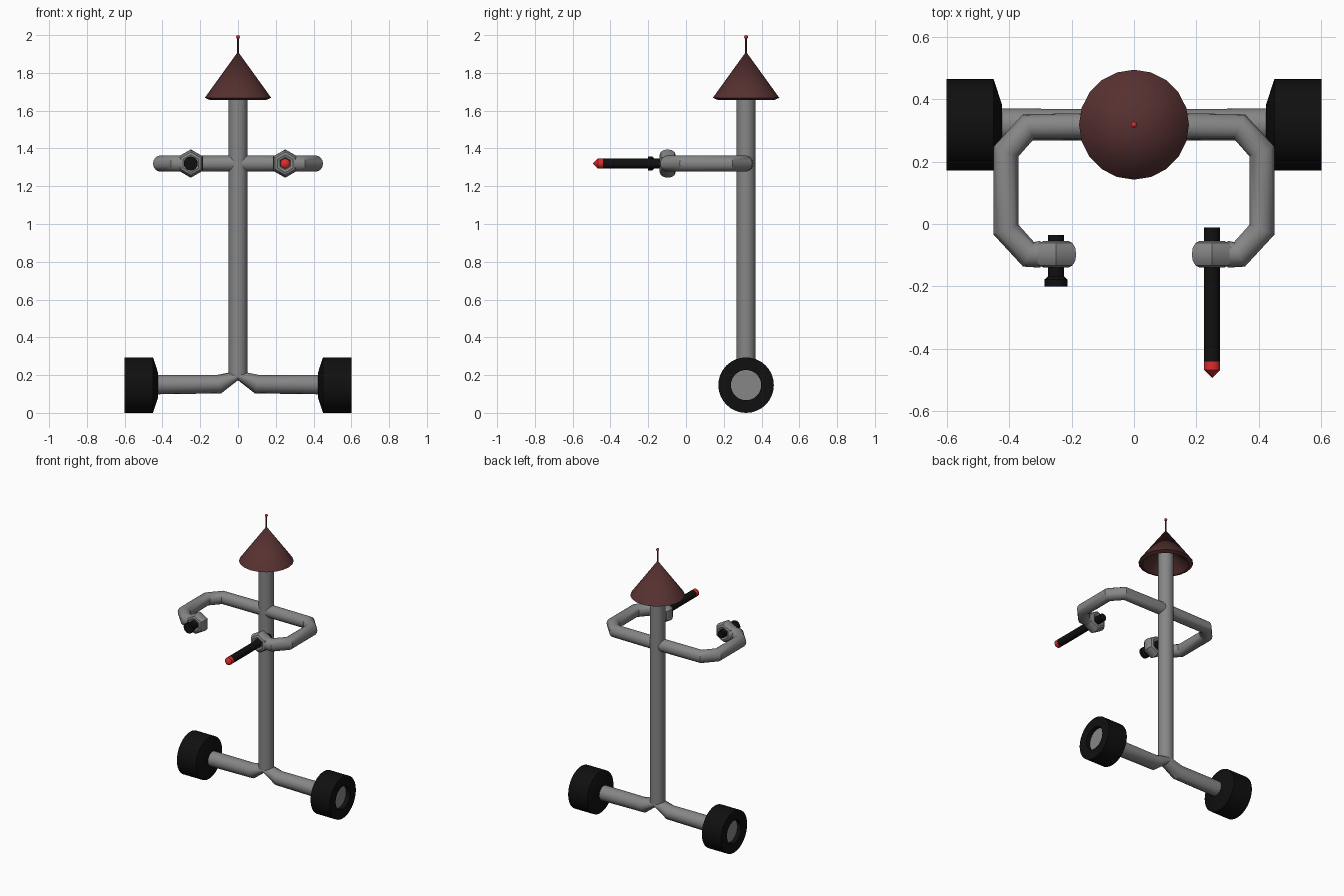
import bpy, bmesh, math
from mathutils import Vector

if "Cube" in bpy.data.objects:
    bpy.data.objects.remove(bpy.data.objects["Cube"])


def material(name, rgb):
    m = bpy.data.materials.new(name)
    m.diffuse_color = (*rgb, 1)
    m.use_nodes = True
    m.node_tree.nodes["Principled BSDF"].inputs["Base Color"].default_value = m.diffuse_color
    return m


GREY = material("grey metal", (0.24, 0.24, 0.24))
BLACK = material("black rubber", (0.005, 0.005, 0.005))
BROWN = material("dark red brown", (0.095, 0.03, 0.03))
RED = material("bright red", (0.72, 0.025, 0.025))


def finish(name, bm, mats, angle=35):
    bmesh.ops.remove_doubles(bm, verts=bm.verts, dist=1e-5)
    bmesh.ops.recalc_face_normals(bm, faces=bm.faces)
    me = bpy.data.meshes.new(name)
    bm.to_mesh(me)
    bm.free()
    for m in mats:
        me.materials.append(m)
    ob = bpy.data.objects.new(name, me)
    bpy.context.collection.objects.link(ob)
    bpy.ops.object.select_all(action='DESELECT')
    ob.select_set(True)
    bpy.context.view_layer.objects.active = ob
    bpy.ops.object.shade_smooth_by_angle(angle=math.radians(angle))
    return ob


def skin(bm, rings, slots=None):
    """Join neighbouring rings with faces; a ring shrunk to a point makes triangles."""
    n = len(rings[0])
    for k, (a, b) in enumerate(zip(rings, rings[1:])):
        for i in range(n):
            j = (i + 1) % n
            quad = [a[i], a[j], b[j], b[i]]
            pts = [p for q, p in enumerate(quad) if (p - quad[q - 1]).length > 1e-6]
            if len(pts) > 2:
                f = bm.faces.new([bm.verts.new(p) for p in pts])
                f.material_index = slots[k] if slots else 0


def lathe(name, profile, loc, axis, mats, slots=None, n=24):
    """Spin (radius, height) points round an axis through loc."""
    bm = bmesh.new()
    rot = Vector((0, 0, 1)).rotation_difference(Vector(axis))
    rings = []
    for r, h in profile:
        turn = [math.pi / 2 + math.tau * i / n for i in range(n)]
        rings.append([Vector(loc) + rot @ Vector((r * math.cos(t), r * math.sin(t), h))
                      for t in turn])
    skin(bm, rings, slots)
    return finish(name, bm, mats)


def sweep(name, path, mat, n=16):
    """Pipe through (x, y, z, half_width, half_height) points, capped at both ends."""
    bm = bmesh.new()
    pts = [Vector(p[:3]) for p in path]
    rings = []
    for i, p in enumerate(pts):
        t = Vector()
        if i > 0:
            t += (p - pts[i - 1]).normalized()
        if i < len(pts) - 1:
            t += (pts[i + 1] - p).normalized()
        t.normalize()
        side = t.cross(Vector((0, 0, 1))).normalized()
        up = side.cross(t)
        w, h = path[i][3:]
        rings.append([p + side * w * math.cos(a) + up * h * math.sin(a)
                      for a in (math.tau * k / n for k in range(n))])
    skin(bm, [[pts[0]] * n] + rings + [[pts[-1]] * n])
    return finish(name, bm, [mat])


Y = 0.318   # depth of the post and axle
ARM_Z = 1.32

# Upright post
lathe("post", [(0, 0.2), (0.05, 0.2), (0.05, 1.75), (0, 1.75)], (0, Y, 0), (0, 0, 1), [GREY], n=20)

# Axle, pinched up into the foot of the post
half_axle = [(0.46, 0.15, 0.052, 0.052), (0.1, 0.152, 0.05, 0.05)]
axle = ([(-x, Y, z, w, h) for x, z, w, h in half_axle] + [(0, Y, 0.198, 0.05, 0.025)]
        + [(x, Y, z, w, h) for x, z, w, h in reversed(half_axle)])
sweep("axle", axle, GREY)

# Wheels with a recessed grey hub
for s, side in ((1, "right"), (-1, "left")):
    lathe(f"{side}_wheel",
          [(0, 0.423), (0.065, 0.423), (0.147, 0.45), (0.147, 0.6), (0.08, 0.6),
           (0.08, 0.57), (0, 0.57)],
          (0, Y, 0.147), (s, 0, 0), [BLACK, GREY], [0, 0, 0, 0, 0, 1], n=32)

# Curved arms in one bar through the post
half_arm = [(0.3, -0.097), (0.338, -0.097), (0.41, -0.018), (0.41, 0.232), (0.338, 0.312)]
arms = ([(-x, y) for x, y in half_arm] + [(0, 0.315)] + list(reversed(half_arm)))
sweep("arms", [(x, y, ARM_Z, 0.043, 0.043) for x, y in arms], GREY)

# Six-sided gripping hands
grip = [(0.047 + 0.028 * math.cos(a), 0.042 * math.sin(a))
        for a in (math.tau * k / 12 for k in range(13))]
for s, side in ((1, "right"), (-1, "left")):
    lathe(f"{side}_hand", grip, (0.25 * s, -0.097, ARM_Z), (0, 1, 0), [GREY], n=6)

# Long rod with a red pointed tip
lathe("red_tipped_rod", [(0, 0.012), (0.026, 0.012), (0.026, 0.44), (0.026, 0.467), (0, 0.493)],
      (0.25, 0, ARM_Z), (0, -1, 0), [BLACK, RED], [0, 0, 1, 1], n=16)

# Short torch with a wider head
lathe("torch", [(0, 0.035), (0.026, 0.035), (0.026, 0.168), (0.037, 0.178), (0.037, 0.2), (0, 0.2)],
      (-0.25, 0, ARM_Z), (0, -1, 0), [BLACK], n=16)

# Cone hat with a turned-in lip and hollow underside
lathe("cone_hat", [(0, 1.912), (0.176, 1.668), (0.15, 1.657), (0.045, 1.75)],
      (0, Y, 0), (0, 0, 1), [BROWN], n=20)

# Aerial with a red bead
lathe("aerial", [(0.005, 1.9), (0.005, 1.99)], (0, Y, 0), (0, 0, 1), [BROWN], n=8)
bead = [(0.01 * math.sin(math.pi * k / 6), 1.99 - 0.01 * math.cos(math.pi * k / 6))
        for k in range(7)]
lathe("aerial_bead", bead, (0, Y, 0), (0, 0, 1), [RED], n=12)
